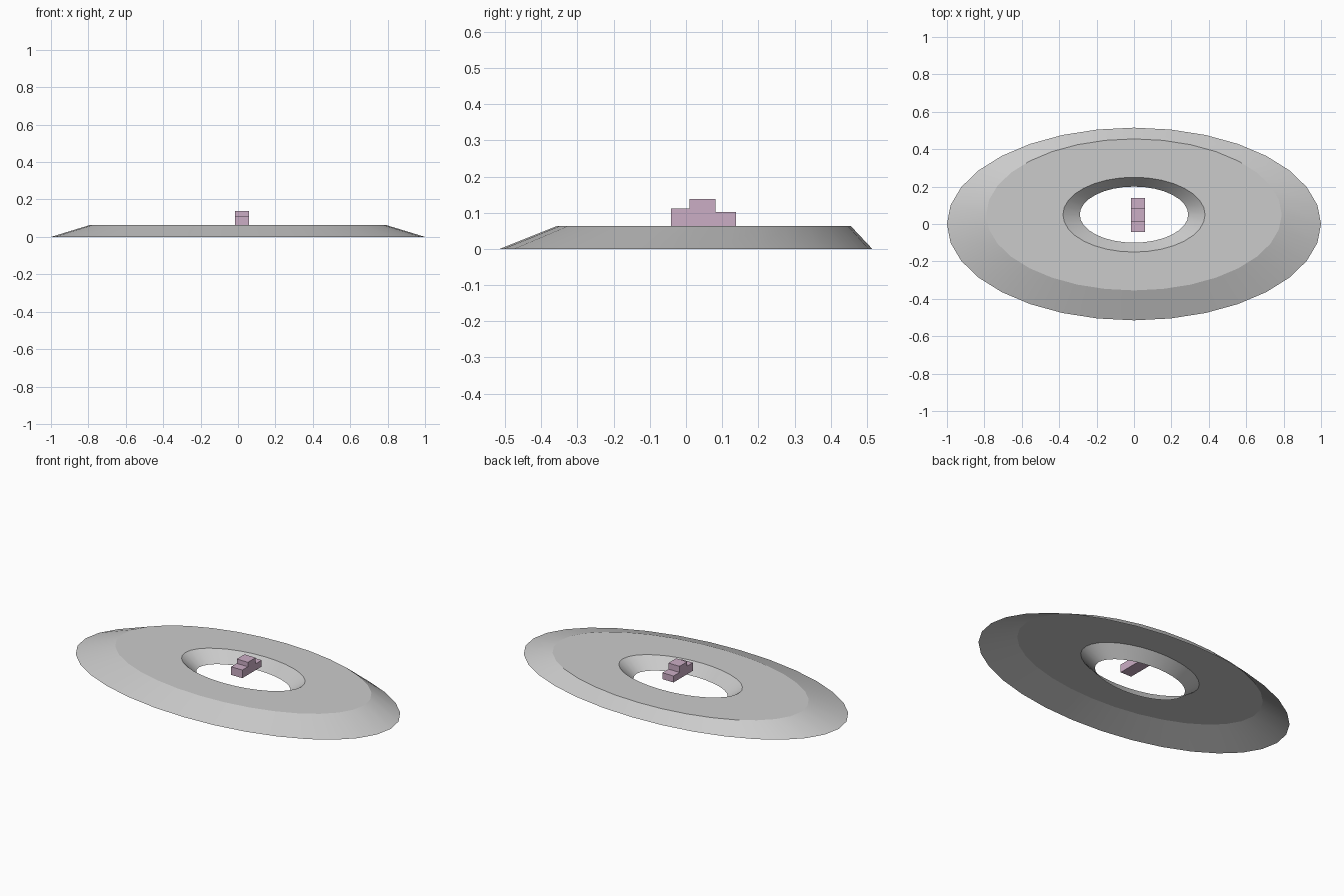
import bpy, bmesh, math

if "Cube" in bpy.data.objects:
    bpy.data.objects.remove(bpy.data.objects["Cube"])

SIDES = 32
TOP = 0.064


def finish(bm, name):
    mesh = bpy.data.meshes.new(name)
    bm.to_mesh(mesh)
    bm.free()
    obj = bpy.data.objects.new(name, mesh)
    bpy.context.collection.objects.link(obj)
    return obj


# Stadium shell: open-bottomed ring lofted through ellipses (rx, ry, centre y, z)
rings = [(1.0, 0.515, 0.0, 0.0),      # outer rim
         (0.79, 0.405, 0.05, TOP),    # top of outer slope
         (0.38, 0.20, 0.05, TOP),     # lip of the opening
         (0.29, 0.15, 0.05, 0.0)]     # bottom of the opening
bm = bmesh.new()
loops = []
for rx, ry, cy, z in rings:
    loops.append([bm.verts.new((rx * math.cos(t), cy + ry * math.sin(t), z))
                  for t in (2 * math.pi * i / SIDES for i in range(SIDES))])
for band, (a, b) in enumerate(zip(loops, loops[1:])):
    for i in range(SIDES):
        j = (i + 1) % SIDES
        face = bm.faces.new((a[i], a[j], b[j], b[i]))
        face.smooth = True
# crisp borders around the flat top
for loop in loops[1:3]:
    for i in range(SIDES):
        bm.edges.get((loop[i], loop[(i + 1) % SIDES])).smooth = False
finish(bm, "ring_shell")

# Podium: one stepped side profile (y, z), extruded along x
profile = [(-0.042, TOP), (0.138, TOP), (0.138, 0.102), (0.082, 0.102),
           (0.082, 0.138), (0.010, 0.138), (0.010, 0.112), (-0.042, 0.112)]
bm = bmesh.new()
side = bm.faces.new([bm.verts.new((-0.015, y, z)) for y, z in profile])
out = bmesh.ops.extrude_face_region(bm, geom=[side], use_keep_orig=True)
moved = [g for g in out["geom"] if isinstance(g, bmesh.types.BMVert)]
bmesh.ops.translate(bm, verts=moved, vec=(0.073, 0, 0))
bmesh.ops.recalc_face_normals(bm, faces=bm.faces[:])
podium = finish(bm, "podium")

pink = bpy.data.materials.new("podium_pink")
pink.diffuse_color = (0.60, 0.42, 0.56, 1)
pink.use_nodes = True
pink.node_tree.nodes["Principled BSDF"].inputs["Base Color"].default_value = pink.diffuse_color
podium.data.materials.append(pink)
